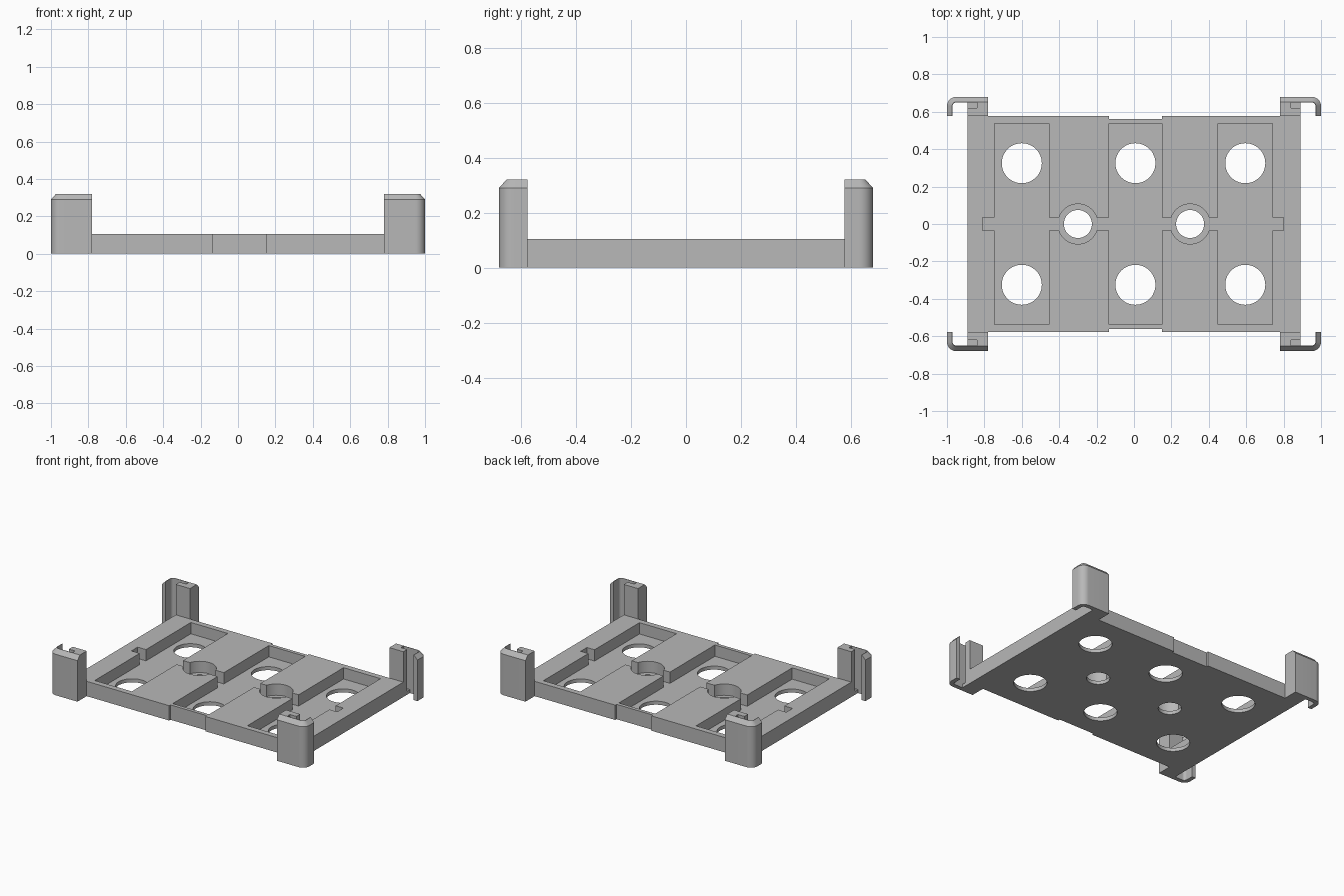
import bpy, bmesh, math

cube = bpy.data.objects.get("Cube")
if cube:
    bpy.data.objects.remove(cube, do_unlink=True)

grey = bpy.data.materials.new("matte grey")
grey.use_nodes = True
colour = (0.48, 0.48, 0.48, 1)
grey.diffuse_color = colour
grey.node_tree.nodes["Principled BSDF"].inputs["Base Color"].default_value = colour

HALF_Y, PLATE_H, FLOOR = 0.577, 0.105, 0.025
TOP, RIM = 0.32, 0.29


def finish(name, bm):
    bmesh.ops.recalc_face_normals(bm, faces=bm.faces)
    mesh = bpy.data.meshes.new(name)
    bm.to_mesh(mesh)
    bm.free()
    mesh.materials.append(grey)
    obj = bpy.data.objects.new(name, mesh)
    bpy.context.collection.objects.link(obj)
    return obj


def prism(name, outline, z0, z1):
    bm = bmesh.new()
    low = [bm.verts.new((x, y, z0)) for x, y in outline]
    high = [bm.verts.new((x, y, z1)) for x, y in outline]
    bm.faces.new(low)
    bm.faces.new(high)
    for i in range(len(low)):
        j = (i + 1) % len(low)
        bm.faces.new((low[i], low[j], high[j], high[i]))
    return finish(name, bm)


def box(name, x0, x1, y0, y1, z0, z1):
    return prism(name, [(x0, y0), (x1, y0), (x1, y1), (x0, y1)], z0, z1)


def cylinder(name, x, y, r, z0, z1, n=48):
    ring = [(x + r * math.cos(math.tau * i / n), y + r * math.sin(math.tau * i / n))
            for i in range(n)]
    return prism(name, ring, z0, z1)


def activate(obj):
    bpy.ops.object.select_all(action='DESELECT')
    obj.select_set(True)
    bpy.context.view_layer.objects.active = obj


def cut(target, cutter):
    mod = target.modifiers.new("cut", 'BOOLEAN')
    mod.operation, mod.solver, mod.object = 'DIFFERENCE', 'EXACT', cutter
    activate(target)
    bpy.ops.object.modifier_apply(modifier=mod.name)
    bpy.data.objects.remove(cutter, do_unlink=True)


# Base plate
plate = box("base_plate", -0.89, 0.89, -HALF_Y, HALF_Y, 0, PLATE_H)

# Shallow reliefs in the middle of the front and back edges
for s in (-1, 1):
    y0, y1 = sorted((s * 0.562, s * 0.7))
    cut(plate, box("relief", -0.135, 0.15, y0, y1, -0.1, 0.3))

# Long pockets, each with two round openings
for x0, x1 in ((-0.745, -0.455), (-0.135, 0.15), (0.45, 0.74)):
    cut(plate, box("pocket", x0, x1, -0.537, 0.537, FLOOR, 0.3))
    for y in (-0.325, 0.325):
        cut(plate, cylinder("opening", (x0 + x1) / 2, y, 0.107, -0.1, 0.3))

# Screw seats and the channels linking the pockets
for x in (-0.3, 0.3):
    cut(plate, cylinder("seat", x, 0, 0.107, FLOOR, 0.3))
    cut(plate, cylinder("screw_hole", x, 0, 0.075, -0.1, 0.3))
for x0, x1 in ((-0.81, -0.7), (-0.5, -0.38), (-0.22, -0.1),
               (0.1, 0.22), (0.38, 0.5), (0.7, 0.8)):
    cut(plate, box("channel", x0, x1, -0.035, 0.035, FLOOR, 0.3))


def corner_path(inset, r=0.05, n=8):
    # Plan of a corner clip, offset inwards
    cx, cy = 1 - r, 0.68 - r
    pts = [(0.78, 0.68 - inset)]
    for i in range(n + 1):
        a = math.pi / 2 * (1 - i / n)
        pts.append((cx + (r - inset) * math.cos(a), cy + (r - inset) * math.sin(a)))
    return pts + [(1 - inset, HALF_Y)]


# Corner clips: thin rounded walls with a sloped top
bm = bmesh.new()
rails = [[bm.verts.new((x, y, z)) for x, y in corner_path(t)]
         for t, z in ((0, 0), (0, RIM), (0.027, TOP), (0.03, TOP), (0.03, 0))]
for a, b in zip(rails, rails[1:] + rails[:1]):
    for i in range(len(a) - 1):
        bm.faces.new((a[i], a[i + 1], b[i + 1], b[i]))
for end in (0, -1):
    bm.faces.new([rail[end] for rail in rails])
clips = finish("corner_clips", bm)

# Grooved posts that join the clips to the plate
posts = prism("clip_posts", [(0.78, HALF_Y), (0.89, HALF_Y), (0.89, 0.62),
                             (0.84, 0.62), (0.84, 0.65), (0.78, 0.65)], 0, TOP)
feet = box("groove_floors", 0.84, 0.89, 0.62, 0.65, 0, FLOOR)

for obj in (clips, posts, feet):
    mod = obj.modifiers.new("mirror", 'MIRROR')
    mod.use_axis = (True, True, False)
    mod.use_mirror_merge = False
    activate(obj)
    bpy.ops.object.modifier_apply(modifier=mod.name)

for obj in (plate, clips):
    activate(obj)
    bpy.ops.object.shade_smooth_by_angle(angle=math.radians(30))
